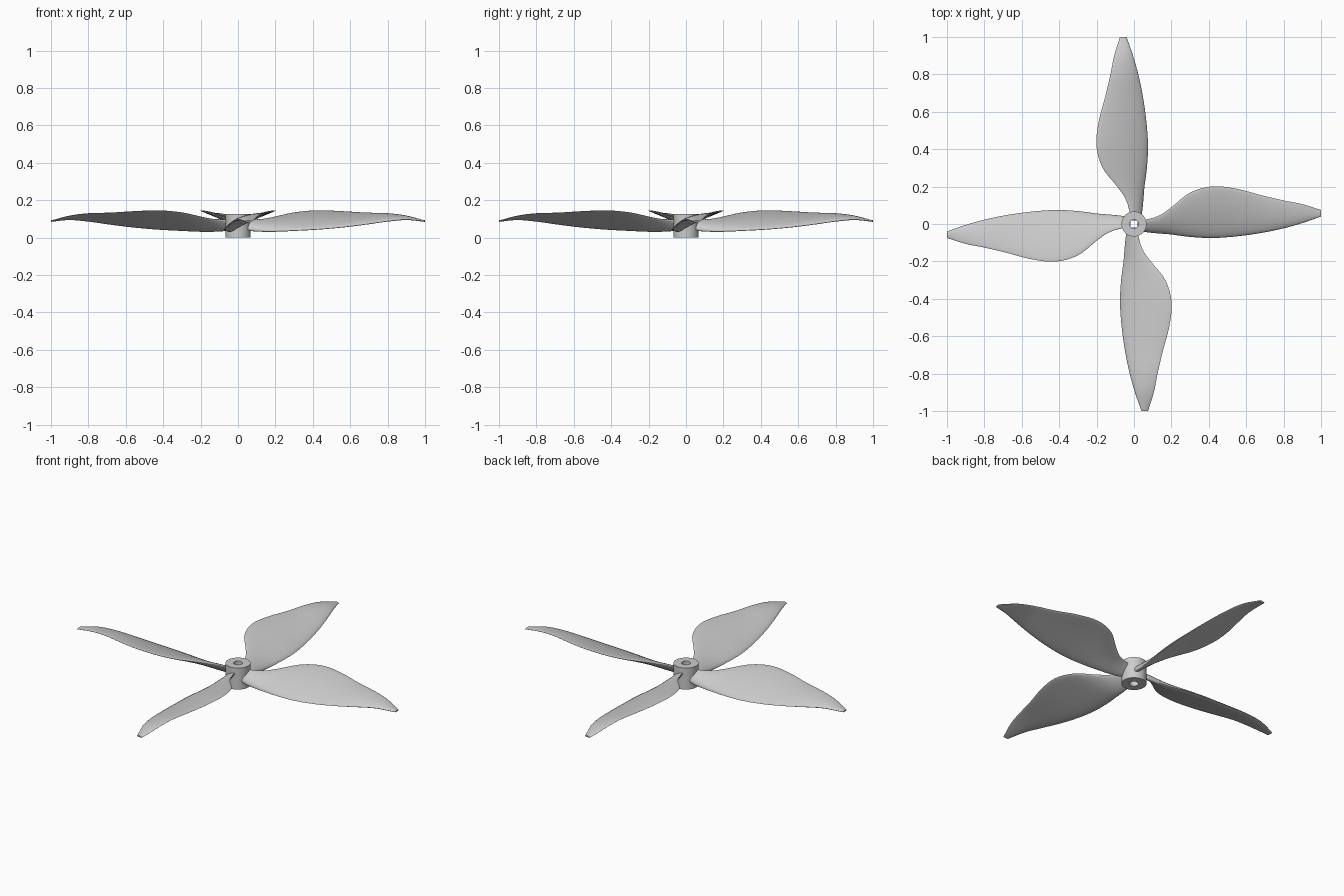
import bpy, bmesh, math
from mathutils import Matrix, Vector

if "Cube" in bpy.data.objects:
    bpy.data.objects.remove(bpy.data.objects["Cube"])

# blade stations: x, near-edge y, far-edge y, near-edge z, far-edge z, thickness
STATIONS = [
    (0.018, -0.030, 0.018, 0.050, 0.095, 0.030),
    (0.07, -0.042, 0.024, 0.038, 0.096, 0.032),
    (0.14, -0.050, 0.048, 0.034, 0.100, 0.032),
    (0.20, -0.056, 0.090, 0.034, 0.112, 0.031),
    (0.30, -0.069, 0.168, 0.038, 0.134, 0.029),
    (0.42, -0.075, 0.201, 0.044, 0.145, 0.027),
    (0.55, -0.066, 0.188, 0.055, 0.141, 0.025),
    (0.68, -0.048, 0.154, 0.071, 0.133, 0.023),
    (0.80, -0.023, 0.126, 0.088, 0.129, 0.021),
    (0.90, 0.005, 0.106, 0.097, 0.115, 0.017),
    (1.00, 0.040, 0.075, 0.088, 0.087, 0.009),
]
SUB, N = 4, 12


def spline(p0, p1, p2, p3, t):
    """Cubic through p1, p2 with x-aware slopes."""
    h = p2[0] - p1[0]
    out = [p1[0] + h * t]
    for i in range(1, 6):
        m1 = (p2[i] - p0[i]) / (p2[0] - p0[0]) * h
        m2 = (p3[i] - p1[i]) / (p3[0] - p1[0]) * h
        out.append((2*t**3 - 3*t*t + 1) * p1[i] + (t**3 - 2*t*t + t) * m1
                   + (3*t*t - 2*t**3) * p2[i] + (t**3 - t*t) * m2)
    return out


def section(x, ya, yb, za, zb, th):
    """Rounded airfoil ring, thick at the near edge."""
    a, b = Vector((x, ya, za)), Vector((x, yb, zb))
    chord = b - a
    n = Vector((0, -chord.z, chord.y)).normalized()
    ring = []
    for k in range(2 * N):
        ang = math.pi * k / N
        s = (1 - math.cos(ang)) / 2
        half = 0.5 * th * math.sin(ang) * (1.2 - 0.55 * s)
        camber = 0.10 * chord.length * s * (1 - s)
        ring.append(a + chord * s + n * (half + camber))
    return ring


def make_blade_mesh():
    rows = []
    for i in range(len(STATIONS) - 1):
        quad = [STATIONS[min(max(j, 0), len(STATIONS) - 1)] for j in range(i - 1, i + 3)]
        rows += [spline(*quad, k / SUB) for k in range(SUB)]
    rows.append(STATIONS[-1])
    bm = bmesh.new()
    rings = [[bm.verts.new(p) for p in section(*r)] for r in rows]
    for r, q in zip(rings, rings[1:]):
        for k in range(2 * N):
            j = (k + 1) % (2 * N)
            bm.faces.new((r[k], r[j], q[j], q[k]))
    bm.faces.new(rings[0])
    bm.faces.new(rings[-1])
    bmesh.ops.recalc_face_normals(bm, faces=bm.faces)
    mesh = bpy.data.meshes.new("blade")
    bm.to_mesh(mesh)
    bm.free()
    return mesh


def smooth(obj):
    bpy.context.collection.objects.link(obj)
    bpy.ops.object.select_all(action='DESELECT')
    obj.select_set(True)
    bpy.context.view_layer.objects.active = obj
    bpy.ops.object.shade_smooth_by_angle(angle=math.radians(40))


# four blades around the axis
for i in range(4):
    mesh = make_blade_mesh()
    mesh.transform(Matrix.Rotation(i * math.pi / 2, 4, 'Z'))
    smooth(bpy.data.objects.new(f"blade_{i + 1}", mesh))

# hub: closed rectangular profile spun into a bored cylinder
bm = bmesh.new()
SEG, profile = 48, [(0.024, 0), (0.067, 0), (0.067, 0.127), (0.024, 0.127)]
cols = [[bm.verts.new((r * math.cos(a), r * math.sin(a), z)) for r, z in profile]
        for a in (2 * math.pi * k / SEG for k in range(SEG))]
for k in range(SEG):
    c, d = cols[k], cols[(k + 1) % SEG]
    for j in range(4):
        m = (j + 1) % 4
        bm.faces.new((c[j], d[j], d[m], c[m]))
bmesh.ops.recalc_face_normals(bm, faces=bm.faces)
hub_mesh = bpy.data.meshes.new("hub")
bm.to_mesh(hub_mesh)
bm.free()
smooth(bpy.data.objects.new("hub", hub_mesh))
